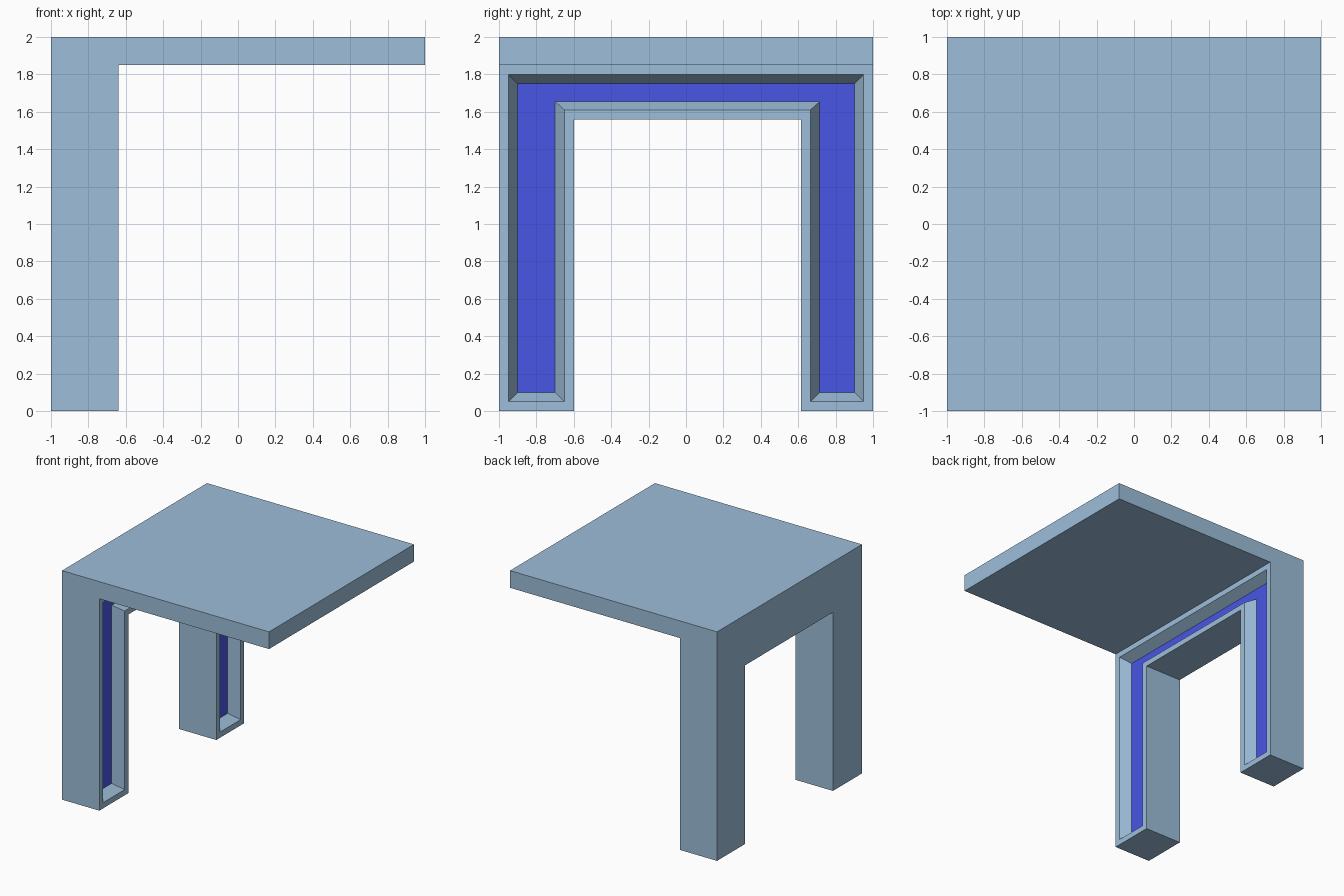
import bpy, bmesh

if "Cube" in bpy.data.objects:
    bpy.data.objects.remove(bpy.data.objects["Cube"])

X_BACK, X_FRONT, X_END = -1.0, -0.64, 1.0
Z_SLAB = 1.85
RIM, TAPER, DEPTH = 0.05, 0.05, 0.09


def material(name, rgb):
    m = bpy.data.materials.new(name)
    m.diffuse_color = (*rgb, 1.0)
    m.use_nodes = True
    m.node_tree.nodes["Principled BSDF"].inputs["Base Color"].default_value = m.diffuse_color
    return m


# arch outline in (y, z), with extra points where the slab starts
outline = [(-1, 0), (-0.6, 0), (-0.6, 1.56), (0.615, 1.56), (0.615, 0),
           (1, 0), (1, Z_SLAB), (1, 2), (-1, 2), (-1, Z_SLAB)]

bm = bmesh.new()

# arch prism
back = [bm.verts.new((X_BACK, y, z)) for y, z in outline]
front = [bm.verts.new((X_FRONT, y, z)) for y, z in outline]
n = len(outline)
bm.faces.new(back[::-1])
front_face = bm.faces.new(front)
for i in range(n):
    j = (i + 1) % n
    bm.faces.new((back[i], back[j], front[j], front[i]))

# split off the strip above the arch and pull it out as the overhanging slab
bmesh.utils.face_split(front_face, front[6], front[9])
bm.normal_update()
split = [f for f in bm.faces if all(abs(v.co.x - X_FRONT) < 1e-5 for v in f.verts)]
strip = max(split, key=lambda f: min(v.co.z for v in f.verts))
arch = min(split, key=lambda f: min(v.co.z for v in f.verts))
slab_end = bmesh.ops.extrude_discrete_faces(bm, faces=[strip])["faces"][0]
for v in slab_end.verts:
    v.co.x = X_END

# rim and tapered recess on the inner side of the arch
bm.normal_update()
for thickness in (RIM, TAPER):
    bmesh.ops.inset_region(bm, faces=[arch], thickness=thickness,
                           depth=0, use_even_offset=True, use_boundary=True)
for v in arch.verts:
    v.co.x -= DEPTH
    if 1.6 < v.co.z < 1.7:
        v.co.z = 1.655
arch.material_index = 1

# tidy coplanar faces into clean flat sides
bmesh.ops.recalc_face_normals(bm, faces=bm.faces[:])
bmesh.ops.dissolve_limit(bm, angle_limit=0.01, verts=bm.verts[:],
                         edges=bm.edges[:], delimit={'MATERIAL'})

mesh = bpy.data.meshes.new("arch_leg_table")
bm.to_mesh(mesh)
bm.free()
mesh.materials.append(material("blue grey", (0.337, 0.515, 0.701)))
mesh.materials.append(material("bright blue", (0.065, 0.093, 0.78)))
obj = bpy.data.objects.new("arch_leg_table", mesh)
bpy.context.collection.objects.link(obj)
